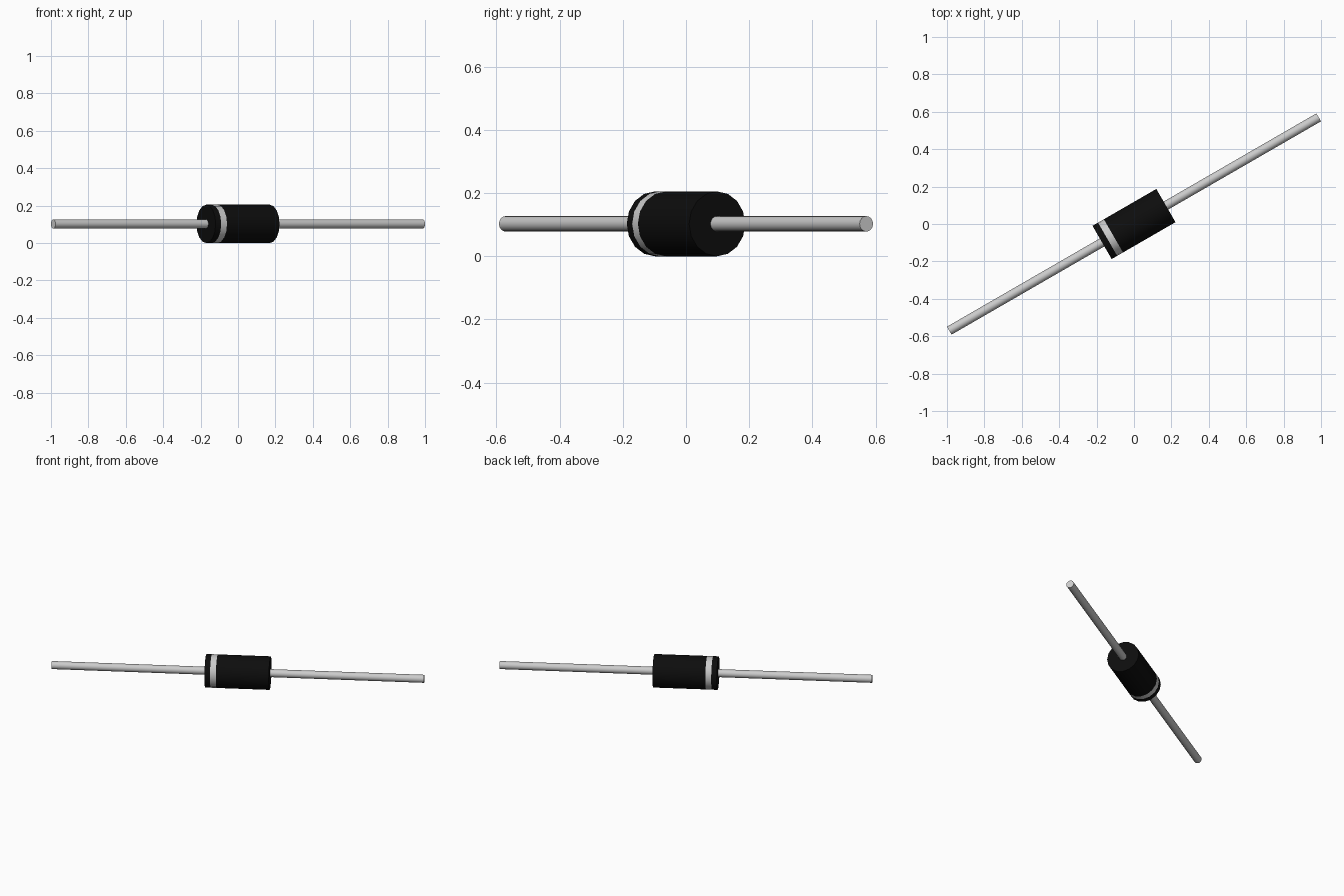
import bpy, bmesh
from math import radians, sin, cos, pi
from mathutils import Matrix

if "Cube" in bpy.data.objects:
    bpy.data.objects.remove(bpy.data.objects["Cube"])

R, WIRE_R = 0.1025, 0.0245        # body and wire radius
HALF, REACH = 0.197, 1.1405       # body half length, wire reach along the axis
BAND_A, BAND_B = -0.163, -0.127   # stripe limits
PLACE = Matrix.Translation((0, 0, R)) @ Matrix.Rotation(radians(30), 4, 'Z')

black = bpy.data.materials.new("black_plastic")
black.diffuse_color = (0.004, 0.004, 0.004, 1)
black.use_nodes = True
black.node_tree.nodes["Principled BSDF"].inputs["Base Color"].default_value = black.diffuse_color


def rod(name, x0, x1, r, sides, cap0, cap1, mat=None):
    """Cylinder section along local x, closed only at the chosen ends."""
    bm = bmesh.new()
    rings = []
    for x in (x0, x1):
        rings.append([bm.verts.new((x, r * cos(2 * pi * i / sides), r * sin(2 * pi * i / sides)))
                      for i in range(sides)])
    a, b = rings
    for i in range(sides):
        j = (i + 1) % sides
        bm.faces.new((a[i], a[j], b[j], b[i]))
    if cap0:
        bm.faces.new(a)
    if cap1:
        bm.faces.new(b)
    bmesh.ops.recalc_face_normals(bm, faces=bm.faces)
    if not (cap0 or cap1):
        # open band: make sure the normals point outward
        f = next(iter(bm.faces))
        c = f.calc_center_median()
        f.normal_update()
        if f.normal.y * c.y + f.normal.z * c.z < 0:
            bmesh.ops.reverse_faces(bm, faces=bm.faces)
    elif cap0 != cap1:
        bm.normal_update()
        f = bm.faces[:][0]
        c = f.calc_center_median()
        if f.normal.y * c.y + f.normal.z * c.z < 0:
            bmesh.ops.reverse_faces(bm, faces=bm.faces)
    bm.transform(PLACE)
    me = bpy.data.meshes.new(name)
    bm.to_mesh(me)
    bm.free()
    ob = bpy.data.objects.new(name, me)
    bpy.context.collection.objects.link(ob)
    if mat:
        me.materials.append(mat)
    bpy.ops.object.select_all(action='DESELECT')
    ob.select_set(True)
    bpy.context.view_layer.objects.active = ob
    bpy.ops.object.shade_smooth_by_angle(angle=radians(30))
    return ob


# Body in three flush sections, the stripe near the left end
rod("body_end", -HALF, BAND_A, R, 16, True, False, black)
rod("stripe", BAND_A, BAND_B, R, 16, False, False)
rod("body_main", BAND_B, HALF, R, 16, False, True, black)

# Wire leads
rod("lead_left", -REACH, -HALF, WIRE_R, 16, True, False)
rod("lead_right", HALF, REACH, WIRE_R, 16, False, True)
